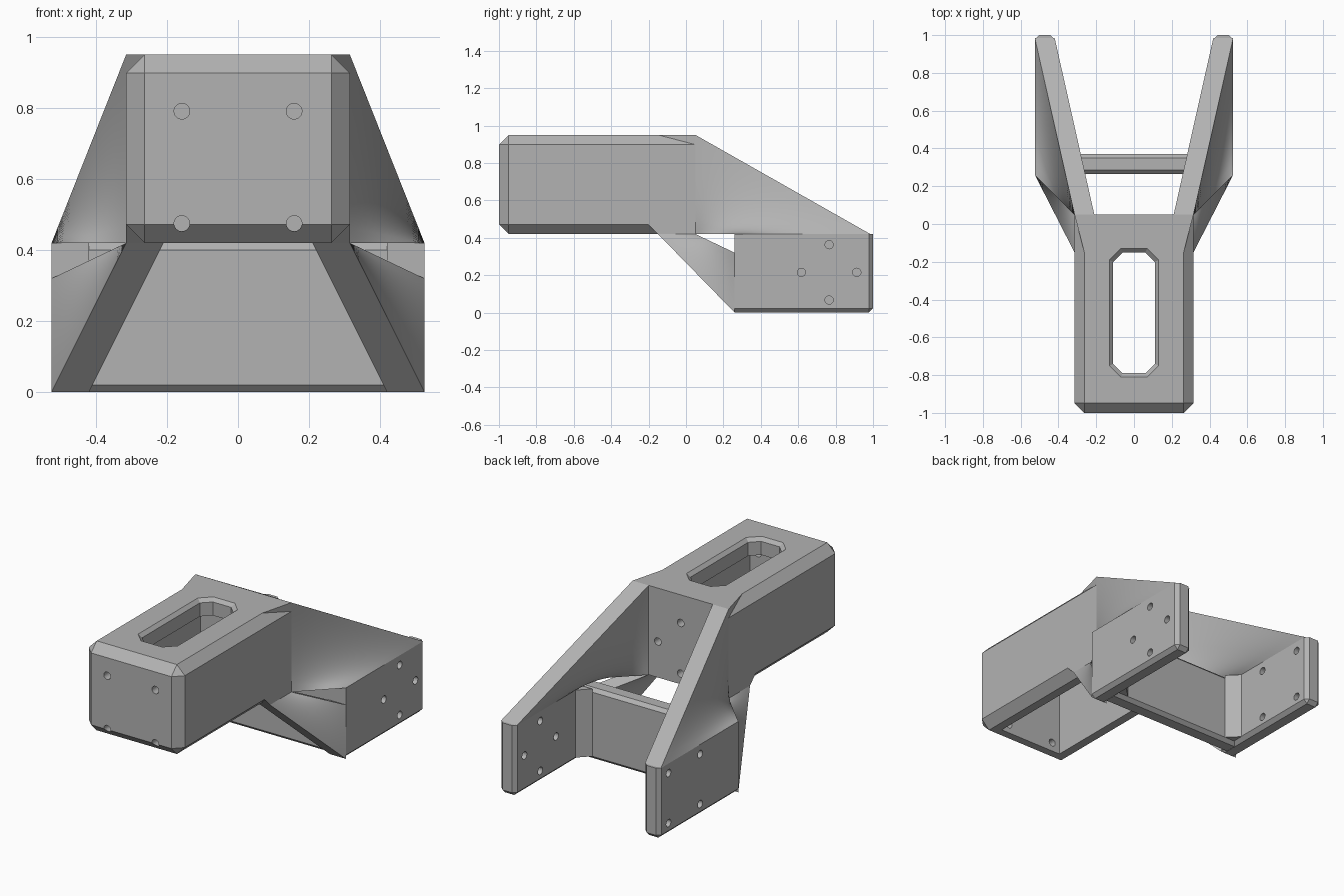
import bpy, bmesh, math
from mathutils import Vector, Matrix

if "Cube" in bpy.data.objects:
    bpy.data.objects.remove(bpy.data.objects["Cube"])

grey = bpy.data.materials.new("plain grey")
grey.use_nodes = True
COLOR = (0.45, 0.45, 0.45, 1)
grey.diffuse_color = COLOR
grey.node_tree.nodes["Principled BSDF"].inputs["Base Color"].default_value = COLOR


def finish(name, bm):
    bmesh.ops.recalc_face_normals(bm, faces=bm.faces)
    mesh = bpy.data.meshes.new(name)
    bm.to_mesh(mesh)
    bm.free()
    mesh.materials.append(grey)
    obj = bpy.data.objects.new(name, mesh)
    bpy.context.collection.objects.link(obj)
    return obj


def block(name, lo, hi, chamfer=0, keep=None):
    """Box between two corners; edges whose midpoint passes keep are chamfered."""
    lo, hi = Vector(lo), Vector(hi)
    bm = bmesh.new()
    bmesh.ops.create_cube(bm, size=1)
    for v in bm.verts:
        v.co = (lo + hi) / 2 + v.co * (hi - lo)
    if chamfer:
        edges = [e for e in bm.edges if keep((e.verts[0].co + e.verts[1].co) / 2)]
        bmesh.ops.bevel(bm, geom=edges, offset=chamfer, segments=1, affect='EDGES')
    return finish(name, bm)


def hull(name, points):
    bm = bmesh.new()
    for p in points:
        bm.verts.new(p)
    bmesh.ops.convex_hull(bm, input=bm.verts)
    bmesh.ops.dissolve_limit(bm, angle_limit=0.01, verts=bm.verts, edges=bm.edges)
    return finish(name, bm)


def loft(name, start, end, n=12):
    """Twisted strut of straight lines between two four-cornered sections."""
    def ring(corners):
        c = [Vector(p) for p in corners]
        return [c[i].lerp(c[(i + 1) % 4], k / n) for i in range(4) for k in range(n)]
    a, b = ring(start), ring(end)
    bm = bmesh.new()
    rows = [[bm.verts.new(p.lerp(q, k / n)) for p, q in zip(a, b)] for k in range(n + 1)]
    for r, s in zip(rows, rows[1:]):
        for i in range(4 * n):
            j = (i + 1) % (4 * n)
            bm.faces.new((r[i], r[j], s[j], s[i]))
    bm.faces.new(rows[0])
    bm.faces.new(rows[-1])
    obj = finish(name, bm)
    bpy.ops.object.select_all(action='DESELECT')
    obj.select_set(True)
    bpy.context.view_layer.objects.active = obj
    bpy.ops.object.shade_smooth_by_angle(angle=math.radians(30))
    return obj


def drill(axis, centre, radius=0.022, depth=0.3):
    bm = bmesh.new()
    turn = Matrix.Rotation(math.pi / 2, 4, 'Y' if axis == 'X' else 'X')
    bmesh.ops.create_cone(bm, cap_ends=True, segments=24, radius1=radius, radius2=radius,
                          depth=depth, matrix=Matrix.Translation(centre) @ turn)
    return finish("drill", bm)


def cut(obj, cutters):
    for c in cutters:
        c.hide_render = True
        m = obj.modifiers.new("cut", 'BOOLEAN')
        m.operation, m.solver, m.object = 'DIFFERENCE', 'EXACT', c
    graph = bpy.context.evaluated_depsgraph_get()
    mesh = bpy.data.meshes.new_from_object(obj.evaluated_get(graph))
    obj.modifiers.clear()
    obj.data = mesh
    for c in cutters:
        bpy.data.objects.remove(c)


def pattern(r, square):
    if square:
        return [(r, r), (-r, r), (r, -r), (-r, -r)]
    return [(r, 0), (-r, 0), (0, r), (0, -r)]


def octagon(x, y0, y1, c, z):
    return [(s * px, py, z) for s in (-1, 1)
            for px, py in ((x, y0 + c), (x, y1 - c), (x - c, y0), (x - c, y1))]


# Shared dimensions
IN, OUT = 0.21, 0.315        # housing wall
PIN, POUT = 0.42, 0.525      # arm plate
BASE, TOP = 0.42, 0.95       # housing height
BACK, ROOT = 0.05, -0.15

# Hollow housing, open underneath, with a slotted roof
housing = block("housing", (-OUT, -1, BASE), (OUT, BACK, TOP), 0.052,
                lambda m: m.y < BACK - 0.01)
cutters = [block("cavity", (-IN, -0.9, 0.3), (IN, -0.05, 0.85)),
           hull("slot", octagon(0.11, -0.79, -0.15, 0.05, 0.8)
                + octagon(0.11, -0.79, -0.15, 0.05, 1)),
           hull("slot_flare", octagon(0.11, -0.79, -0.15, 0.05, TOP - 0.02)
                + octagon(0.15, -0.83, -0.11, 0.07, TOP + 0.02))]
cutters += [drill('Y', (x, -1, 0.633 + z)) for x, z in pattern(0.158, True)]
cutters += [drill('Y', (x, 0, 0.633 + z)) for x, z in pattern(0.15, False)]
cut(housing, cutters)

for s, side in ((1, "left"), (-1, "right")):
    # Corner fillers where the housing chamfers run out
    hull(side + "_top_filler", [(s * x, y, z) for x, y, z in (
        (OUT - 0.052, ROOT, TOP), (OUT, BACK, TOP), (OUT, BACK, TOP - 0.052),
        (IN, BACK, TOP), (IN, BACK, TOP - 0.052))])
    hull(side + "_bottom_filler", [(s * x, y, z) for x in (IN, OUT) for y, z in (
        (ROOT, BASE), (BACK, BASE), (ROOT - 0.055, BASE + 0.055), (BACK, BASE + 0.055))])

    # Arm plate
    plate = block(side + "_arm_plate", (min(s * PIN, s * POUT), 0.26, 0),
                  (max(s * PIN, s * POUT), 1, BASE), 0.022,
                  lambda m: m.y > 0.3 and (m.z < 0.01 or (m.y > 0.99 and m.z < BASE - 0.01)))
    holes = pattern(0.148, s < 0)
    cut(plate, [drill('X', (s * PIN, 0.765 + y, 0.215 + z)) for y, z in holes])

    # Twisted upper strut down to the top of the plate
    loft(side + "_upper_strut",
         [(s * IN, BACK, BASE), (s * OUT, BACK, BASE), (s * OUT, BACK, TOP), (s * IN, BACK, TOP)],
         [(s * PIN, 0.26, BASE), (s * POUT, 0.26, BASE),
          (s * POUT, 0.985, BASE), (s * PIN, 0.985, BASE)])

    # Twisted lower strut down to the front edge of the plate
    loft(side + "_lower_strut",
         [(s * IN, ROOT, BASE), (s * OUT, ROOT, BASE), (s * OUT, BACK, BASE), (s * IN, BACK, BASE)],
         [(s * PIN, 0.26, 0), (s * POUT, 0.26, 0), (s * POUT, 0.26, 0.32), (s * PIN, 0.26, 0.32)])

    # Angled gusset between crossbar and plate
    hull(side + "_gusset", [(s * x, y, z) for z in (0.02, BASE) for x, y in (
        (PIN - 0.065, 0.37), (PIN, 0.37), (PIN, 0.435))])

# Crossbar between the plates
block("crossbar", (-PIN - 0.02, 0.265, 0), (PIN + 0.02, 0.37, BASE), 0.02,
      lambda m: abs(m.x) < 0.01)
